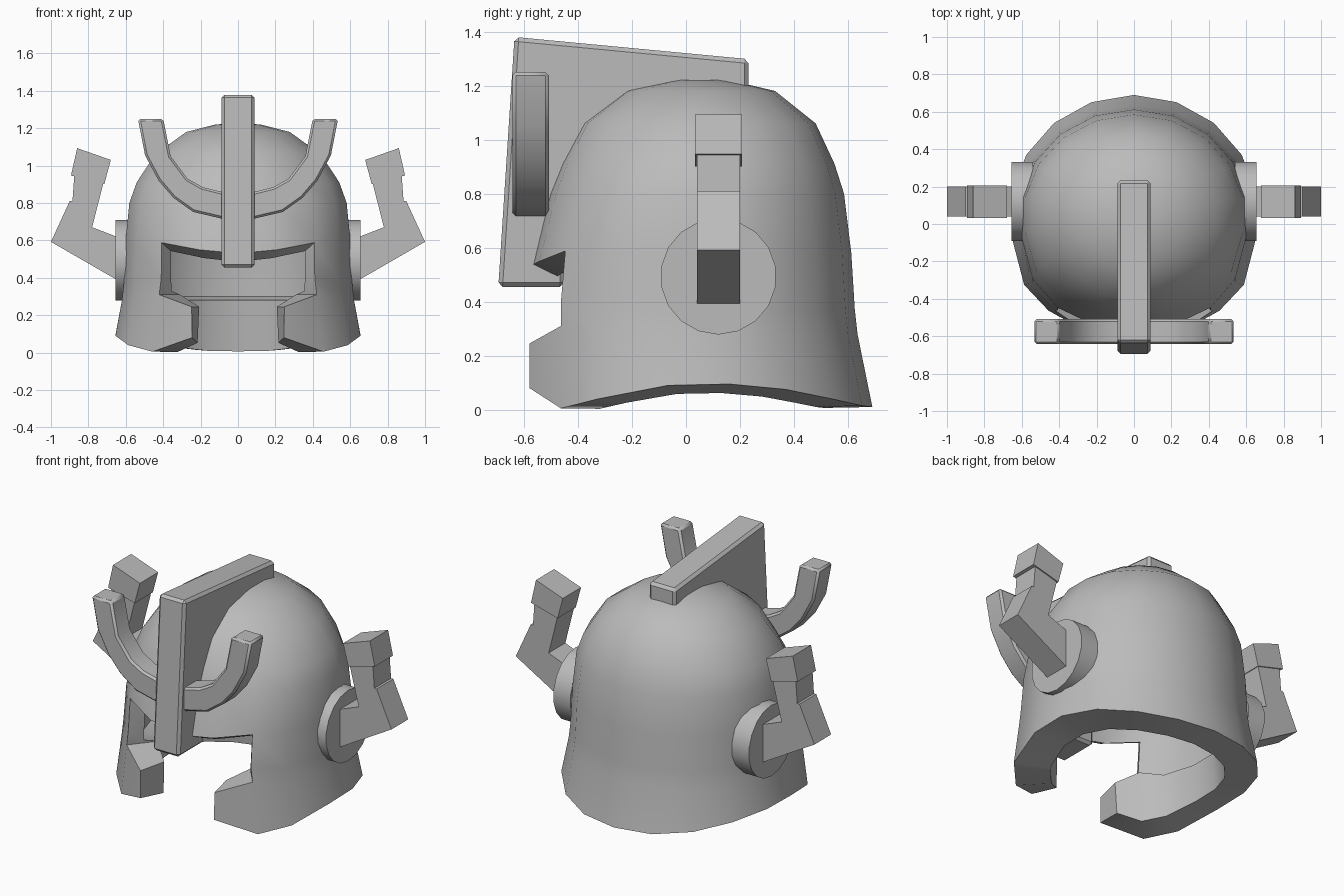
import bpy, bmesh, math
from mathutils import Vector

cube = bpy.data.objects.get("Cube")
if cube:
    bpy.data.objects.remove(cube)

grey = bpy.data.materials.new("plain_grey")
grey.use_nodes = True
grey.diffuse_color = (0.5, 0.5, 0.5, 1)
grey.node_tree.nodes["Principled BSDF"].inputs["Base Color"].default_value = (0.5, 0.5, 0.5, 1)


def finish(bm, name, bevel=0, smooth=0):
    bmesh.ops.recalc_face_normals(bm, faces=bm.faces)
    mesh = bpy.data.meshes.new(name)
    bm.to_mesh(mesh)
    bm.free()
    mesh.materials.append(grey)
    obj = bpy.data.objects.new(name, mesh)
    bpy.context.collection.objects.link(obj)
    if bevel:
        mod = obj.modifiers.new("bevel", 'BEVEL')
        mod.width = bevel
        mod.segments = 1
        mod.limit_method = 'ANGLE'
        mod.angle_limit = math.radians(40)
    if smooth:
        bpy.ops.object.select_all(action='DESELECT')
        obj.select_set(True)
        bpy.context.view_layer.objects.active = obj
        bpy.ops.object.shade_smooth_by_angle(angle=math.radians(smooth))


def slab(name, outline, start, end, axis, bevel=0, smooth=0, mirror=False):
    """Extrude a flat outline along x or y, optionally flipped in x."""
    def place(a, b, d):
        p = Vector((d, a, b)) if axis == 'x' else Vector((a, d, b))
        if mirror:
            p.x = -p.x
        return p
    bm = bmesh.new()
    near = [bm.verts.new(place(a, b, start)) for a, b in outline]
    far = [bm.verts.new(place(a, b, end)) for a, b in outline]
    bm.faces.new(near)
    bm.faces.new(far[::-1])
    n = len(outline)
    for i in range(n):
        j = (i + 1) % n
        bm.faces.new((near[i], far[i], far[j], near[j]))
    finish(bm, name, bevel, smooth)


# Helmet shell: rings of (height, half width, back y, front y, inner scale, inner drop)
# The wall is thick up to the cheek tops, then steps back to a thin wall
SIDES, CY = 18, 0.05
RINGS = [
    (0.00, 0.665, 0.69, -0.62, 0.72, 0.00),
    (0.28, 0.63, 0.635, -0.62, 0.73, 0.00),
    (0.37, 0.62, 0.625, -0.613, 0.86, 0.07),
    (0.58, 0.612, 0.612, -0.58, 0.86, 0.045),
    (0.80, 0.59, 0.585, -0.515, 0.86, 0.05),
    (0.91, 0.55, 0.55, -0.47, 0.86, 0.06),
    (1.06, 0.45, 0.48, -0.39, 0.85, 0.08),
    (1.18, 0.28, 0.33, -0.23, 0.85, 0.10),
    (1.22, 0.12, 0.16, -0.06, 0.85, 0.10),
]
# Heights from back to front along the hem, the cheek tops and the brow
HEM = [0.01, 0.015, 0.04, 0.075, 0.095, 0.09, 0.04, 0.005, 0.08, 0.08]
CHEEK = {7: 0.31, 8: 0.245, 9: 0.245}
BROW = {7: 0.588, 8: 0.55, 9: 0.53}
# Fuller cheeks, by (ring, column): factors for (outer x, inner x, y)
FULLER = {(0, 6): (1.02, 1, 1.12), (0, 7): (1.07, 1.05, 1), (0, 8): (1.08, 1.32, 1),
          (1, 6): (1.02, 1, 1.1), (1, 7): (1.04, 1.05, 1), (1, 8): (1.15, 1.32, 1),
          (2, 6): (1.02, 1, 1.1), (2, 7): (1.03, 1.04, 1.01),
          (3, 6): (1.02, 1, 1.1), (3, 7): (1.04, 1.06, 1.03),
          (4, 6): (1.02, 1, 1.08), (4, 7): (1.03, 1.03, 1.02), (5, 6): (1.02, 1, 1.04)}


def shell_point(row, k, inner):
    z, rx, back, front, scale, drop = RINGS[row]
    a = 2 * math.pi * k / SIDES
    col = min(k, SIDES - k)
    if row == 0:
        z = HEM[col]
    elif row < 3:
        z = CHEEK.get(col, RINGS[1][0]) + z - RINGS[1][0]
    elif row == 3:
        z = BROW.get(col, z)
    ry = back - CY if math.cos(a) > 0 else CY - front
    s = scale if inner else 1
    if inner:
        z = z * 0.65 if row == 0 else z - drop
    factors = FULLER.get((row, col), (1, 1, 1))
    return (math.sin(a) * rx * s * factors[inner],
            CY + math.cos(a) * ry * s * factors[2], z)


bm = bmesh.new()
layers = []
for inner in (False, True):
    grid = [[bm.verts.new(shell_point(r, k, inner)) for k in range(SIDES)]
            for r in range(len(RINGS))]
    apex = bm.verts.new((0, CY, 1.12 if inner else 1.225))
    layers.append((grid, apex))
pair = {}
for outer_ring, inner_ring in zip(layers[0][0], layers[1][0]):
    pair.update(zip(outer_ring, inner_ring))
outer_faces = []
for inner, (grid, apex) in enumerate(layers):
    for r in range(len(RINGS) - 1):
        for k in range(SIDES):
            # Leave out the face opening: narrow between the cheeks, wide at the eyes
            gap = abs(k + 0.5 - SIDES / 2)
            if (r == 0 and gap < 1) or (r in (1, 2) and gap < 2):
                continue
            n = (k + 1) % SIDES
            f = bm.faces.new((grid[r][k], grid[r][n], grid[r + 1][n], grid[r + 1][k]))
            if not inner:
                outer_faces.append(f)
    for k in range(SIDES):
        bm.faces.new((grid[-1][k], grid[-1][(k + 1) % SIDES], apex))
# Rim joining the outer and inner walls
rim = {e for f in outer_faces for e in f.edges if len(e.link_faces) == 1}
for e in rim:
    a, b = e.verts
    bm.faces.new((a, b, pair[b], pair[a]))
bmesh.ops.delete(bm, geom=[v for v in bm.verts if not v.link_faces], context='VERTS')
finish(bm, "helmet_shell", smooth=38)

# Central crest
crest = [(-0.695, 0.455), (-0.635, 1.38), (0.232, 1.298), (0.232, 1.16), (0, 1.17),
         (-0.28, 1.05), (-0.45, 0.75), (-0.45, 0.455)]
slab("crest", crest, -0.089, 0.089, 'x', bevel=0.016)

# Crescent ornament across the brow
lower = [(0.09, 0.717), (0.24, 0.752), (0.345, 0.827), (0.425, 0.92), (0.497, 1.055),
         (0.535, 1.25)]
upper = [(0.40, 1.25), (0.36, 1.05), (0.27, 0.93), (0.19, 0.885), (0.09, 0.86)]
half = lower + upper
crescent = half + [(-x, z) for x, z in reversed(half)]
slab("brow_crescent", crescent, -0.642, -0.508, 'y', bevel=0.012, smooth=38)

# Ear discs with bent arms and end blocks
arm = [(0.60, 0.415), (0.65, 0.39), (1.0, 0.592), (0.90, 0.81), (0.885, 0.81), (0.875, 0.95),
       (0.72, 0.905), (0.78, 0.67), (0.65, 0.62), (0.60, 0.63)]
block = [(0.68, 1.03), (0.715, 0.90), (0.893, 0.947), (0.86, 1.093)]
disc = [(0.12 + 0.215 * math.sin(2 * math.pi * i / 18),
         0.493 + 0.215 * math.cos(2 * math.pi * i / 18)) for i in range(18)]
for side, flip in (("left", False), ("right", True)):
    slab(side + "_ear_disc", disc, 0.54, 0.655, 'x', smooth=38, mirror=flip)
    slab(side + "_arm", arm, 0.04, 0.20, 'y', mirror=flip)
    slab(side + "_arm_block", block, 0.033, 0.207, 'y', mirror=flip)
